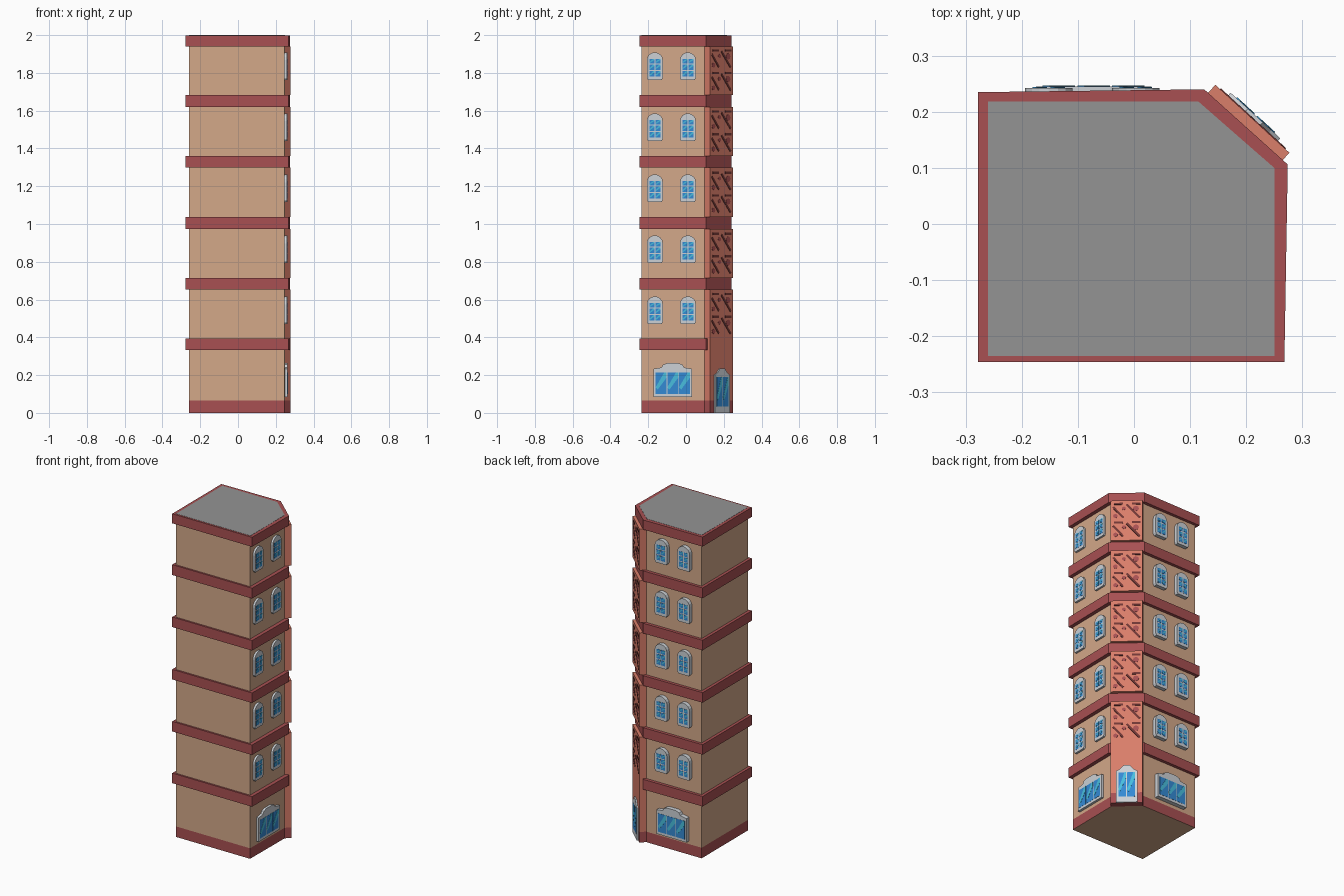
import bpy, bmesh, math
from mathutils import Vector

if "Cube" in bpy.data.objects:
    bpy.data.objects.remove(bpy.data.objects["Cube"])


def srgb(r, g, b):
    f = lambda c: c / 12.92 if c <= 0.04045 else ((c + 0.055) / 1.055) ** 2.4
    return tuple(f(c / 255) for c in (r, g, b)) + (1.0,)


MATS = {}
for mat_name, rgb in {
    "tan_wall": (211, 168, 137), "brick_red": (168, 80, 82), "salmon": (218, 126, 106),
    "roof_grey": (148, 148, 148), "pale_frame": (204, 209, 214), "glass_blue": (52, 138, 212),
    "glass_cyan": (72, 190, 222), "dark_timber": (112, 54, 52),
}.items():
    m = bpy.data.materials.new(mat_name)
    m.diffuse_color = srgb(*rgb)
    m.use_nodes = True
    m.node_tree.nodes["Principled BSDF"].inputs["Base Color"].default_value = m.diffuse_color
    MATS[mat_name] = m
NAMES = list(MATS)


def build(name, slabs):
    """One object from slabs (polygon points, extrusion vector, material name)."""
    bm = bmesh.new()
    for pts, vec, mat in slabs:
        lo = [bm.verts.new(p) for p in pts]
        hi = [bm.verts.new(Vector(p) + vec) for p in pts]
        n = len(pts)
        faces = [bm.faces.new(lo[::-1]), bm.faces.new(hi)]
        faces += [bm.faces.new((lo[i], lo[(i + 1) % n], hi[(i + 1) % n], hi[i])) for i in range(n)]
        for f in faces:
            f.material_index = NAMES.index(mat)
    bmesh.ops.recalc_face_normals(bm, faces=bm.faces[:])
    me = bpy.data.meshes.new(name)
    bm.to_mesh(me)
    bm.free()
    for m in MATS.values():
        me.materials.append(m)
    ob = bpy.data.objects.new(name, me)
    bpy.context.collection.objects.link(ob)
    return ob


def prism(name, plan, z0, z1, mat):
    return build(name, [([(x, y, z0) for x, y in plan], Vector((0, 0, z1 - z0)), mat)])


def on_wall(origin, normal, base_z, shapes):
    """Turn flat shapes (points, near depth, far depth, material) into slabs on a wall."""
    n = Vector((normal[0], normal[1], 0)).normalized()
    u = Vector((0, 0, 1)).cross(n)
    o = Vector((origin[0], origin[1], base_z))
    return [([o + u * a + Vector((0, 0, b)) + n * d0 for a, b in pts], n * (d1 - d0), mat)
            for pts, d0, d1, mat in shapes]


def rect(a0, a1, b0, b1):
    return [(a0, b0), (a1, b0), (a1, b1), (a0, b1)]


def pane(a0, a1, b0, b1, d):
    """Blue pane with a slanted cyan glint."""
    w, h = a1 - a0, b1 - b0
    glint = [(a0, b0 + h * 0.3), (a0 + w * 0.2, b0 + h * 0.2), (a1, b0 + h * 0.75), (a1, b1), (a0 + w * 0.8, b1)]
    return [(rect(a0, a1, b0, b1), d - 0.002, d + 0.001, "glass_blue"),
            (glint, d, d + 0.002, "glass_cyan")]


def arched_window(d):
    arch = [(0.0425 * math.cos(t), 0.105 + 0.042 * math.sin(t)) for t in [math.pi * i / 8 for i in range(9)]]
    shapes = [([(-0.036, 0), (0.036, 0), (0.0425, 0.012)] + arch + [(-0.0425, 0.012)], -0.002, d, "pale_frame")]
    for a in (-0.029, 0.003):
        for b0, b1 in ((0.018, 0.048), (0.054, 0.082), (0.088, 0.112)):
            shapes += pane(a, a + 0.026, b0, b1, d)
    return shapes


def shop_window(d):
    crest = [(0.06, 0.155), (0.052, 0.17), (0.03, 0.178), (-0.03, 0.178), (-0.052, 0.17), (-0.06, 0.155)]
    frame = [(-0.103, 0), (0.103, 0), (0.103, 0.148)] + crest + [(-0.103, 0.148)]
    shapes = [(frame, -0.002, d, "pale_frame")]
    for a in (-0.091, -0.029, 0.033):
        shapes += pane(a, a + 0.058, 0.016, 0.13, d)
    return shapes


# plans: body walls, projecting bands, roof deck
WALL = [(-0.26, -0.235), (0.247, -0.235), (0.25, 0.10), (0.115, 0.22), (-0.26, 0.218)]
BAND = [(-0.278, -0.246), (0.268, -0.246), (0.274, 0.106), (0.125, 0.24), (-0.278, 0.235)]
ROOF = [(-0.26, -0.235), (0.25, -0.235), (0.25, 0.10), (0.115, 0.218), (-0.26, 0.218)]

# body with a red footing and tan underside
prism("walls", WALL, 0.065, 1.96, "tan_wall")
footing = prism("footing", WALL, 0, 0.065, "brick_red")
for f in footing.data.polygons:
    if f.normal.z < -0.5:
        f.material_index = NAMES.index("tan_wall")

# floor bands and roof
BANDS = [(0.332, 0.394), (0.652, 0.714), (0.974, 1.036), (1.298, 1.360), (1.62, 1.684), (1.94, 1.999)]
for i, (z0, z1) in enumerate(BANDS):
    prism(f"band_{i + 1}", BAND, z0, z1, "brick_red")
prism("roof_deck", ROOF, 1.95, 2.0, "roof_grey")

# corner panels with timber and rosette decoration
CORNER, CN = (0.211, 0.1875), (0.676, 0.737)
HALF = 0.0895


def bar(a0, b0, a1, b1, w=0.006):
    d = Vector((a1 - a0, b1 - b0)).normalized() * w
    px, py = -d.y, d.x
    return [(a0 + px, b0 + py), (a0 - px, b0 - py), (a1 - px, b1 - py), (a1 + px, b1 + py)]


def decoration():
    shapes = []
    for b in (0.015, 0.135):
        for stroke in ((-0.075, b + 0.08, -0.02, b + 0.012), (0.0, b + 0.095, 0.072, b + 0.01),
                       (-0.07, b + 0.1, -0.02, b + 0.1), (0.03, b + 0.1, 0.078, b + 0.1)):
            shapes.append((bar(*stroke), -0.002, 0.002, "dark_timber"))
        for ca, cb, r in ((0.052, b + 0.068, 0.017), (-0.062, b + 0.022, 0.013), (-0.015, b + 0.07, 0.011)):
            ring = [(ca + r * math.cos(k * math.pi / 4), cb + r * math.sin(k * math.pi / 4)) for k in range(8)]
            shapes.append((ring, -0.002, 0.0015, "brick_red"))
    return shapes


build("corner_ground_panel", on_wall(CORNER, CN, 0, [
    (rect(-HALF, HALF, 0, 0.065), -0.05, 0, "brick_red"),
    (rect(-HALF, HALF, 0.065, 0.652), -0.05, 0, "salmon")]))
for i in range(5):
    z0, z1 = BANDS[i][1], BANDS[i + 1][0]
    if i:
        build(f"corner_panel_{i + 1}", on_wall(CORNER, CN, z0, [
            (rect(-HALF, HALF, 0, z1 - z0), -0.05, 0, "salmon")]))
    build(f"corner_decoration_{i + 1}", on_wall(CORNER, CN, z0, decoration()))

# corner door with peaked head
door = [([(-0.06, 0), (0.06, 0), (0.06, 0.2), (0.038, 0.212), (0.018, 0.236), (-0.018, 0.236),
          (-0.038, 0.212), (-0.06, 0.2)], -0.002, 0.008, "pale_frame")]
for a in (-0.046, 0.003):
    door += pane(a, a + 0.043, 0.035, 0.19, 0.008)
build("door", on_wall(CORNER, CN, 0, door))

# windows on the right and back walls
SIDES = {
    "right": ((1, 0), 0.012, [(0.248, -0.165), (0.249, 0.01)], (0.248, -0.07)),
    "back": ((0, 1), 0.023, [(0.003, 0.219), (-0.152, 0.219)], (-0.072, 0.219)),
}
for side, (normal, depth, spots, shop_spot) in SIDES.items():
    build(f"shop_window_{side}", on_wall(shop_spot, normal, 0.085, shop_window(depth + 0.003)))
    for floor in range(5):
        for k, spot in enumerate(spots):
            build(f"window_{side}_{floor + 1}_{k + 1}",
                  on_wall(spot, normal, 0.47 + 0.323 * floor, arched_window(depth)))
